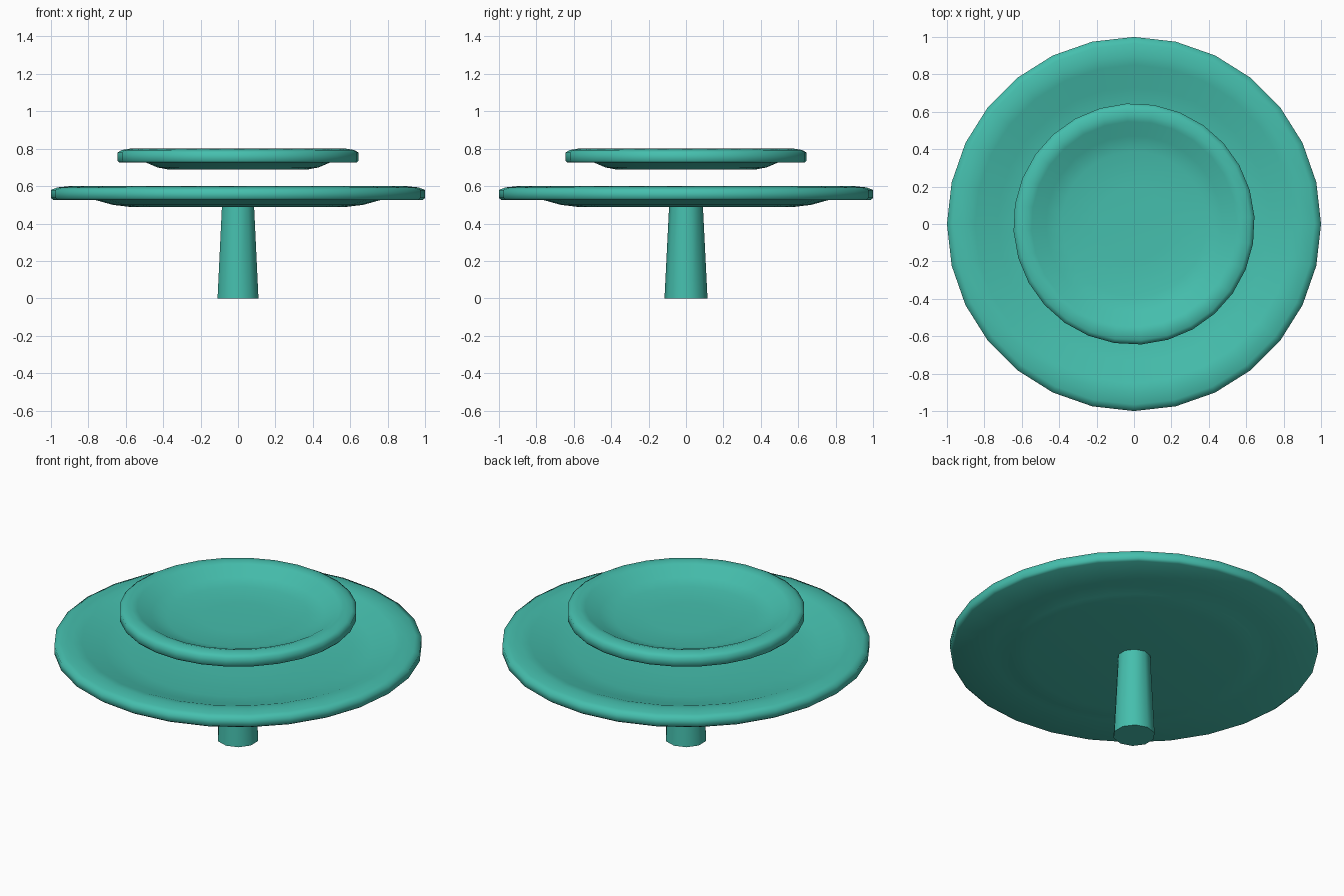
import bpy, bmesh, math

if "Cube" in bpy.data.objects:
    bpy.data.objects.remove(bpy.data.objects["Cube"])

teal = bpy.data.materials.new("teal")
teal.diffuse_color = (0.06, 0.52, 0.42, 1)
teal.use_nodes = True
teal.node_tree.nodes["Principled BSDF"].inputs["Base Color"].default_value = teal.diffuse_color


def lathe(name, profile, sides, turn=0.0, smooth_angle=180):
    """Revolve (radius, z) points about z; radius 0 makes a pole."""
    bm = bmesh.new()
    rings = []
    for r, z in profile:
        if r == 0:
            rings.append([bm.verts.new((0, 0, z))] * sides)
        else:
            rings.append([bm.verts.new((r * math.cos(turn + math.tau * i / sides),
                                        r * math.sin(turn + math.tau * i / sides), z))
                          for i in range(sides)])
    for a, b in zip(rings, rings[1:]):
        for i in range(sides):
            j = (i + 1) % sides
            bm.faces.new(list(dict.fromkeys((a[i], a[j], b[j], b[i]))))
    bmesh.ops.recalc_face_normals(bm, faces=bm.faces)
    mesh = bpy.data.meshes.new(name)
    bm.to_mesh(mesh)
    bm.free()
    mesh.materials.append(teal)
    obj = bpy.data.objects.new(name, mesh)
    bpy.context.collection.objects.link(obj)
    bpy.ops.object.select_all(action='DESELECT')
    obj.select_set(True)
    bpy.context.view_layer.objects.active = obj
    bpy.ops.object.shade_smooth_by_angle(angle=math.radians(smooth_angle))
    return obj


# Dish section: underside, raised rim, then the shallow bowl
DISH = [(0, 0.0), (0.57, 0.0), (0.67, 0.012), (0.76, 0.037), (0.985, 0.037),
        (1.0, 0.048), (1.0, 0.092), (0.965, 0.105), (0.9, 0.112), (0.85, 0.103),
        (0.73, 0.06), (0.6, 0.04), (0.3, 0.034), (0, 0.034)]


def plate(name, radius, base, turn):
    lathe(name, [(r * radius, base + z) for r, z in DISH], 28, turn)


# Two tiers, the upper one floating above the lower
plate("lower_plate", 1.0, 0.488, 0.0)
plate("upper_plate", 0.645, 0.688, math.radians(3.5))

# Tapered ten-sided stem
lathe("stem", [(0, 0), (0.115, 0), (0.09, 0.5), (0, 0.5)], 10, math.pi / 2, 45)
